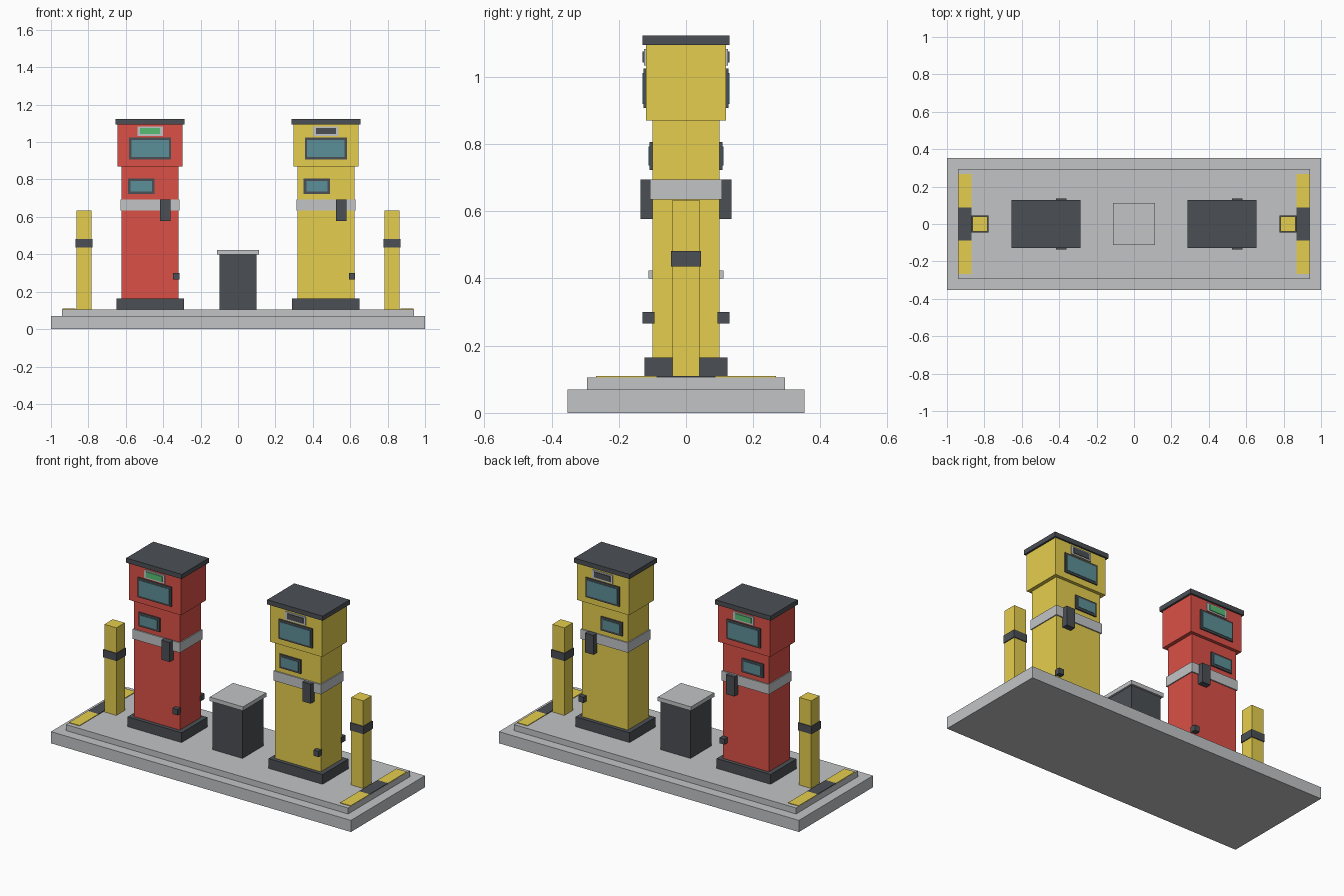
import bpy

if "Cube" in bpy.data.objects:
    bpy.data.objects.remove(bpy.data.objects["Cube"])


def material(name, r, g, b):
    """Flat colour from 0-255 screen values."""
    def lin(c):
        c /= 255
        return c / 12.92 if c <= 0.04045 else ((c + 0.055) / 1.055) ** 2.4
    m = bpy.data.materials.new(name)
    m.diffuse_color = (lin(r), lin(g), lin(b), 1)
    m.use_nodes = True
    m.node_tree.nodes["Principled BSDF"].inputs["Base Color"].default_value = m.diffuse_color
    return m


GREY = material("concrete_grey", 194, 196, 198)
DARK = material("charcoal", 75, 79, 84)
RED = material("pump_red", 219, 80, 70)
YELLOW = material("safety_yellow", 229, 206, 78)
GLASS = material("screen_teal", 92, 144, 152)
GREEN = material("display_green", 86, 190, 114)


def box(name, mat, x, y, z):
    """Box from (min, max) ranges on each axis."""
    mesh = bpy.data.meshes.new(name)
    verts = [(a, b, c) for a in x for b in y for c in z]
    faces = [(0, 1, 3, 2), (4, 6, 7, 5), (0, 4, 5, 1),
             (2, 3, 7, 6), (0, 2, 6, 4), (1, 5, 7, 3)]
    mesh.from_pydata(verts, [], faces)
    mesh.materials.append(mat)
    obj = bpy.data.objects.new(name, mesh)
    bpy.context.collection.objects.link(obj)
    return obj


def block(name, mat, cx, hx, hy, z0, z1):
    """Box centred on y = 0."""
    return box(name, mat, (cx - hx, cx + hx), (-hy, hy), (z0, z1))


def both_sides(name, mat, cx, hx, y0, y1, z0, z1):
    """Fitting on the front face, mirrored onto the back face."""
    obj = box(name, mat, (cx - hx, cx + hx), (-y1, -y0), (z0, z1))
    obj.modifiers.new("mirror", 'MIRROR').use_axis = (False, True, False)


def pump(label, cx, paint, display):
    def n(part):
        return label + "_pump_" + part
    # Cabinet
    block(n("plinth"), DARK, cx, 0.18, 0.123, 0.106, 0.165)
    block(n("body"), paint, cx, 0.152, 0.10, 0.165, 0.87)
    block(n("band"), GREY, cx, 0.158, 0.107, 0.635, 0.694)
    block(n("head"), paint, cx, 0.174, 0.119, 0.87, 1.095)
    block(n("cap"), DARK, cx, 0.185, 0.129, 1.095, 1.123)
    # Price display and main screen on the head
    both_sides(n("display_frame"), GREY, cx, 0.068, 0.118, 0.125, 1.033, 1.083)
    both_sides(n("display"), display, cx, 0.053, 0.124, 0.129, 1.042, 1.075)
    both_sides(n("screen_frame"), DARK, cx, 0.112, 0.118, 0.126, 0.907, 1.025)
    both_sides(n("screen"), GLASS, cx, 0.10, 0.125, 0.129, 0.919, 1.012)
    # Keypad window, nozzle and hose socket on the body
    both_sides(n("window_frame"), DARK, cx - 0.048, 0.071, 0.099, 0.108, 0.723, 0.806)
    both_sides(n("window"), GLASS, cx - 0.048, 0.057, 0.107, 0.111, 0.736, 0.793)
    both_sides(n("nozzle"), DARK, cx + 0.081, 0.028, 0.099, 0.135, 0.577, 0.694)
    both_sides(n("hose_socket"), DARK, cx + 0.14, 0.0165, 0.093, 0.129, 0.266, 0.3)


# Stepped island
block("island_base", GREY, 0, 1.0, 0.353, 0, 0.07)
block("island_top", GREY, 0, 0.94, 0.294, 0.07, 0.106)

pump("red", -0.47, RED, GREEN)
pump("yellow", 0.47, YELLOW, DARK)

# Waste bin between the pumps
block("bin", DARK, 0, 0.10, 0.10, 0.106, 0.4)
block("bin_lid", GREY, 0, 0.111, 0.111, 0.4, 0.424)

# Bollards and painted kerb strips at both ends
for side, s in (("left", -1), ("right", 1)):
    block(side + "_bollard", YELLOW, s * 0.823, 0.04, 0.04, 0.106, 0.634)
    block(side + "_bollard_band", DARK, s * 0.823, 0.045, 0.045, 0.436, 0.482)
    block(side + "_strip_centre", DARK, s * 0.904, 0.035, 0.088, 0.105, 0.11)
    both_sides(side + "_strip_end", YELLOW, s * 0.904, 0.035, 0.088, 0.268, 0.105, 0.11)
